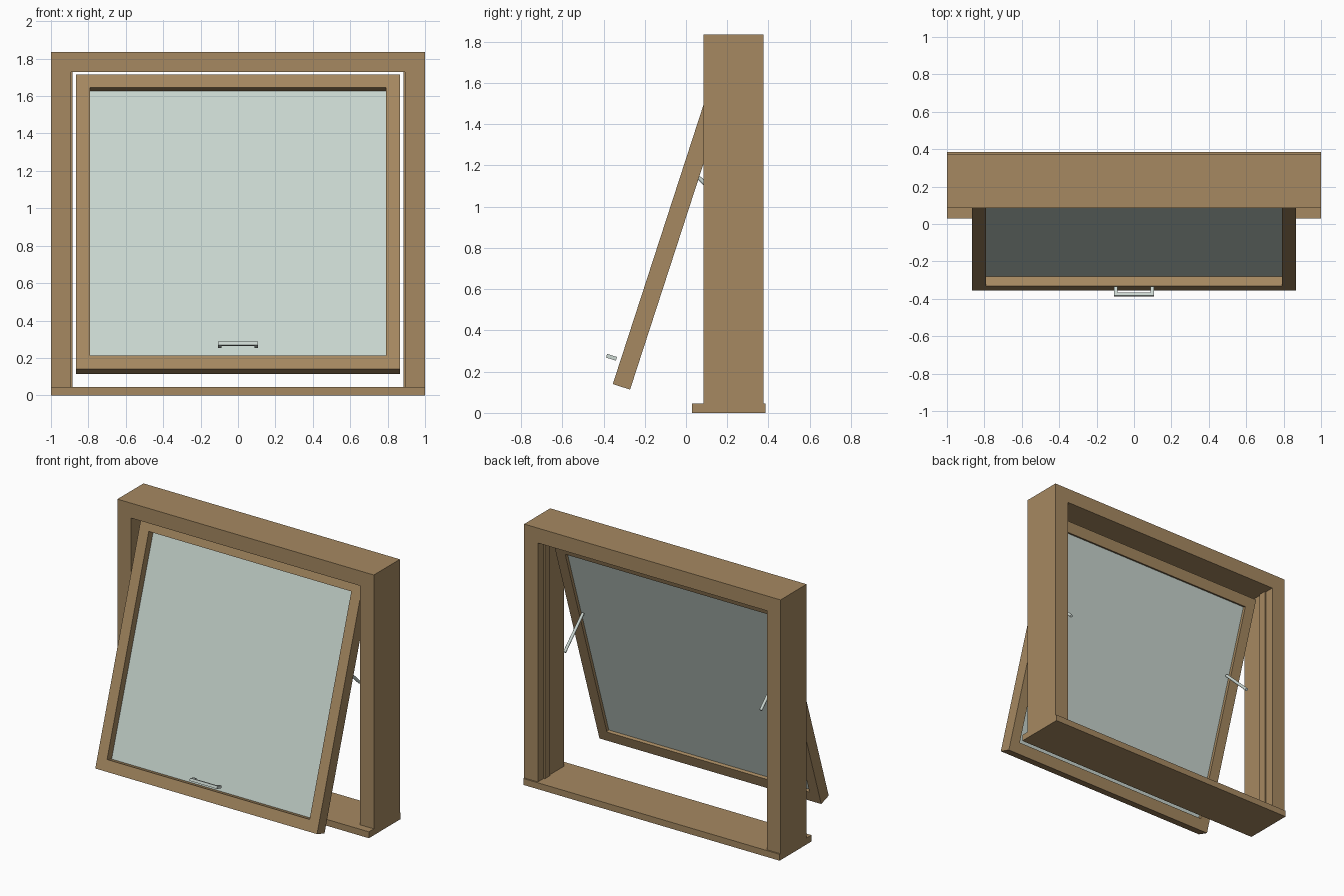
import bpy
import bmesh
from math import radians
from mathutils import Matrix, Vector

cube = bpy.data.objects.get("Cube")
if cube:
    bpy.data.objects.remove(cube, do_unlink=True)


def material(name, rgb, roughness):
    mat = bpy.data.materials.new(name)
    mat.use_nodes = True
    mat.diffuse_color = (*rgb, 1)
    mat.roughness = roughness
    node = next(n for n in mat.node_tree.nodes if n.type == "BSDF_PRINCIPLED")
    node.inputs["Base Color"].default_value = (*rgb, 1)
    node.inputs["Roughness"].default_value = roughness
    return mat


wood = material("wood", (0.38, 0.25, 0.12), 0.6)
glass = material("pale_glass", (0.59, 0.68, 0.63), 0.3)
metal = material("pale_metal", (0.60, 0.68, 0.64), 0.4)


def make_object(name, bm, mat, matrix):
    bmesh.ops.recalc_face_normals(bm, faces=bm.faces)
    mesh = bpy.data.meshes.new(name)
    bm.to_mesh(mesh)
    bm.free()
    mesh.materials.append(mat)
    obj = bpy.data.objects.new(name, mesh)
    obj.matrix_world = matrix
    bpy.context.collection.objects.link(obj)
    return obj


def box(name, low, high, mat, matrix=Matrix()):
    """Box between two opposite corners."""
    low, high = Vector(low), Vector(high)
    bm = bmesh.new()
    bmesh.ops.create_cube(bm, size=1)
    bmesh.ops.scale(bm, vec=high - low, verts=bm.verts)
    bmesh.ops.translate(bm, vec=(low + high) / 2, verts=bm.verts)
    return make_object(name, bm, mat, matrix)


def ring(name, outer, inner, y0, y1, mat, matrix=Matrix()):
    """Rectangular frame from (half width, bottom, top) outlines."""
    bm = bmesh.new()
    loops = []
    for y in (y0, y1):
        for half, bottom, top in (outer, inner):
            corners = ((-half, bottom), (half, bottom), (half, top), (-half, top))
            loops.append([bm.verts.new((x, y, z)) for x, z in corners])
    front_out, front_in, back_out, back_in = loops
    for a, b in ((front_out, front_in), (back_out, back_in),
                 (front_out, back_out), (front_in, back_in)):
        for i in range(4):
            j = (i + 1) % 4
            bm.faces.new((a[i], a[j], b[j], b[i]))
    return make_object(name, bm, mat, matrix)


# Fixed outer frame
FRONT, BACK = 0.085, 0.375
box("sill", (-1, 0.03, 0), (1, 0.385, 0.045), wood)
box("head", (-1, FRONT, 1.73), (1, BACK, 1.835), wood)
for side, s in (("left", 1), ("right", -1)):
    x0, x1 = sorted((s * 0.893, s))
    box(side + "_jamb", (x0, FRONT, 0.045), (x1, BACK, 1.73), wood)
    x0, x1 = sorted((s * 0.884, s * 0.895))
    box(side + "_jamb_bead", (x0, 0.255, 0.045), (x1, 0.31, 1.73), wood)

# Tilted sash: local y runs into its depth, local z up its slope
tilt = Matrix.Translation((0, -0.355, 0.14)) @ Matrix.Rotation(radians(-18), 4, "X")
ring("sash_frame", (0.865, 0, 1.656), (0.79, 0.078, 1.582), 0, 0.088, wood, tilt)
box("glass_pane", (-0.79, 0.054, 0.078), (0.79, 0.066, 1.582), glass, tilt)

# Pull handle in front of the pane
box("handle_bar", (-0.107, -0.071, 0.112), (0.107, -0.053, 0.131), metal, tilt)
for side, x in (("left", 0.098), ("right", -0.098)):
    box(side + "_handle_leg", (x - 0.009, -0.053, 0.112),
        (x + 0.009, -0.021, 0.131), metal, tilt)

# Stay arms sloping down and back from the sash
start, end = Vector((0, 0.055, 1.147)), Vector((0, 0.26, 0.95))
along = end - start
for side, x in (("left", 0.765), ("right", -0.765)):
    bm = bmesh.new()
    bmesh.ops.create_cone(bm, cap_ends=True, segments=12, radius1=0.01,
                          radius2=0.01, depth=along.length)
    place = Matrix.Translation((start + end) / 2 + Vector((x, 0, 0)))
    turn = along.to_track_quat("Z", "X").to_matrix().to_4x4()
    arm = make_object(side + "_stay_arm", bm, metal, place @ turn)
    for poly in arm.data.polygons:
        poly.use_smooth = len(poly.vertices) == 4
